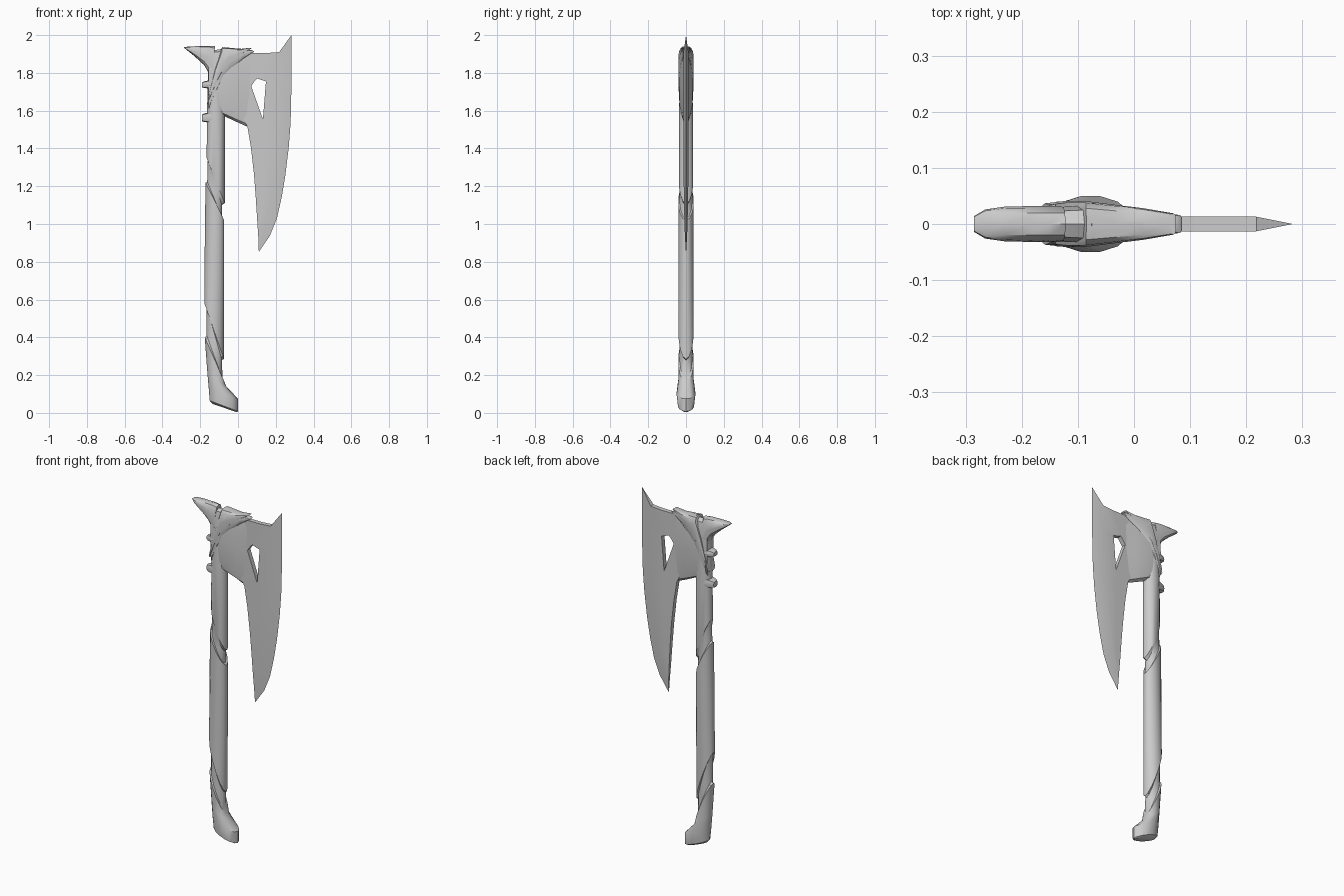
import bpy, bmesh, math

cube = bpy.data.objects.get("Cube")
if cube:
    bpy.data.objects.remove(cube, do_unlink=True)

steel = bpy.data.materials.new("plain_grey")
steel.use_nodes = True
grey = (0.6, 0.6, 0.6, 1)
steel.diffuse_color = grey
steel.node_tree.nodes["Principled BSDF"].inputs["Base Color"].default_value = grey


def finish(name, bm, angle=35):
    bmesh.ops.remove_doubles(bm, verts=bm.verts, dist=0.0002)
    bmesh.ops.recalc_face_normals(bm, faces=bm.faces)
    mesh = bpy.data.meshes.new(name)
    bm.to_mesh(mesh)
    bm.free()
    mesh.materials.append(steel)
    ob = bpy.data.objects.new(name, mesh)
    bpy.context.collection.objects.link(ob)
    bpy.ops.object.select_all(action='DESELECT')
    ob.select_set(True)
    bpy.context.view_layer.objects.active = ob
    bpy.ops.object.shade_smooth_by_angle(angle=math.radians(angle))
    return ob


def power(v, p):
    return math.copysign(abs(v) ** p, v)


def loft(name, rings, sides=12, p=1.0, angle=35):
    """Each ring spans two points in the xz plane and has a half depth in y."""
    bm = bmesh.new()
    loops = []
    for xa, za, xb, zb, depth in rings:
        loop = []
        for i in range(sides):
            a = math.tau * i / sides
            c, s = power(math.cos(a), p), power(math.sin(a), p)
            loop.append(bm.verts.new(((xa + xb + (xb - xa) * c) / 2, depth * s,
                                      (za + zb + (zb - za) * c) / 2)))
        loops.append(loop)
    for low, high in zip(loops, loops[1:]):
        for i in range(sides):
            j = (i + 1) % sides
            bm.faces.new((low[i], low[j], high[j], high[i]))
    bm.faces.new(loops[0])
    bm.faces.new(loops[-1])
    return finish(name, bm, angle)


# Handle: pommel, grips and the two slanted grooves
loft("handle", [
    (-.135, .048, -.008, .004, .028),
    (-.15, .065, 0, .008, .043),
    (-.155, .13, 0, .075, .051),
    (-.162, .21, -.062, .14, .041),
    (-.176, .40, -.07, .16, .041),
    (-.166, .41, -.082, .18, .034),
    (-.168, .57, -.085, .28, .034),
    (-.178, .58, -.074, .285, .041),
    (-.177, .80, -.073, .65, .041),
    (-.172, 1.22, -.073, 1.02, .041),
    (-.163, 1.225, -.083, 1.03, .034),
    (-.160, 1.34, -.085, 1.10, .034),
    (-.166, 1.35, -.07, 1.11, .039),
    (-.164, 1.60, -.07, 1.58, .038),
    (-.156, 1.88, -.08, 1.88, .03),
], sides=14)

# Wedge that joins handle and blade
loft("head_wedge", [
    (-.155, 1.60, -.155, 1.915, .031),
    (-.075, 1.572, -.08, 1.928, .036),
    (0, 1.537, .01, 1.915, .022),
    (.05, 1.515, .085, 1.903, .012),
], p=.5)

# Wrapped shell over the head, a thin lip and a raised panel
shell = [
    (-.155, 1.61, -.14, 1.70, .034),
    (-.115, 1.69, -.11, 1.83, .038),
    (-.08, 1.755, -.075, 1.936, .038),
    (-.04, 1.81, -.035, 1.932, .033),
    (.03, 1.875, .025, 1.927, .025),
    (.085, 1.912, .075, 1.92, .016),
]
loft("head_lip", shell, p=.55)
loft("head_panel", [(xa - .01, za + .02, xb - .01, max(zb, za + .021), d + .003)
                    for xa, za, xb, zb, d in shell], p=.55)

# Rear spike
loft("rear_spike", [
    (-.285, 1.932, -.285, 1.937, .014),
    (-.265, 1.916, -.265, 1.939, .026),
    (-.23, 1.888, -.23, 1.941, .031),
    (-.18, 1.842, -.18, 1.942, .032),
    (-.155, 1.80, -.15, 1.943, .032),
    (-.138, 1.70, -.122, 1.942, .032),
], p=.7)

# Two lugs on the back of the head
for name, low, high in (("upper_lug", 1.72, 1.755), ("lower_lug", 1.54, 1.585)):
    loft(name, [
        (-.19, low + .004, -.19, high - .006, .018),
        (-.18, low, -.18, high, .024),
        (-.14, low - .004, -.14, high + .008, .036),
    ], sides=8, p=.6)

# Blade rows: height, inner edge, window left, window right, cutting edge, half thickness
rows = [
    (.855, .11, .11, .11, .112, .001),
    (.94, .107, .12, .12, .17, .006),
    (1.03, .101, .125, .125, .206, .009),
    (1.14, .094, .13, .13, .231, .011),
    (1.26, .085, .132, .132, .251, .013),
    (1.40, .069, .132, .132, .268, .013),
    (1.515, .05, .132, .132, .277, .013),
    (1.555, .03, .132, .132, .279, .013),
    (1.73, 0, .07, .146, .283, .013),
    (1.755, 0, .087, .148, .283, .013),
    (1.77, 0, .10, .102, .283, .013),
    (1.905, .02, .10, .15, .283, .013),
]
bm = bmesh.new()
grid = []
for z, inner, left, right, edge, t in rows:
    bevel = max(edge - .065, right)
    top = z > 1.9
    pts = [(inner, z), (left, z), (right, z), (bevel, z + .005 * top), (edge, z + .095 * top)]
    grid.append([[bm.verts.new((x, side * t * (i < 4), h)) for i, (x, h) in enumerate(pts)]
                 for side in (-1, 1)])


def quad(*verts):
    if len({v.co.to_tuple(4) for v in verts}) > 2:
        bm.faces.new(verts)


for k, (low, high) in enumerate(zip(grid, grid[1:])):
    window = 7 <= k <= 9
    for s in (0, 1):
        for i in range(4):
            if not (window and i == 1):
                quad(low[s][i], low[s][i + 1], high[s][i + 1], high[s][i])
    for i in [0] + ([1, 2] if window else []):
        quad(low[0][i], high[0][i], high[1][i], low[1][i])
for i in range(4):
    quad(grid[-1][0][i], grid[-1][0][i + 1], grid[-1][1][i + 1], grid[-1][1][i])
finish("blade", bm, 25)
